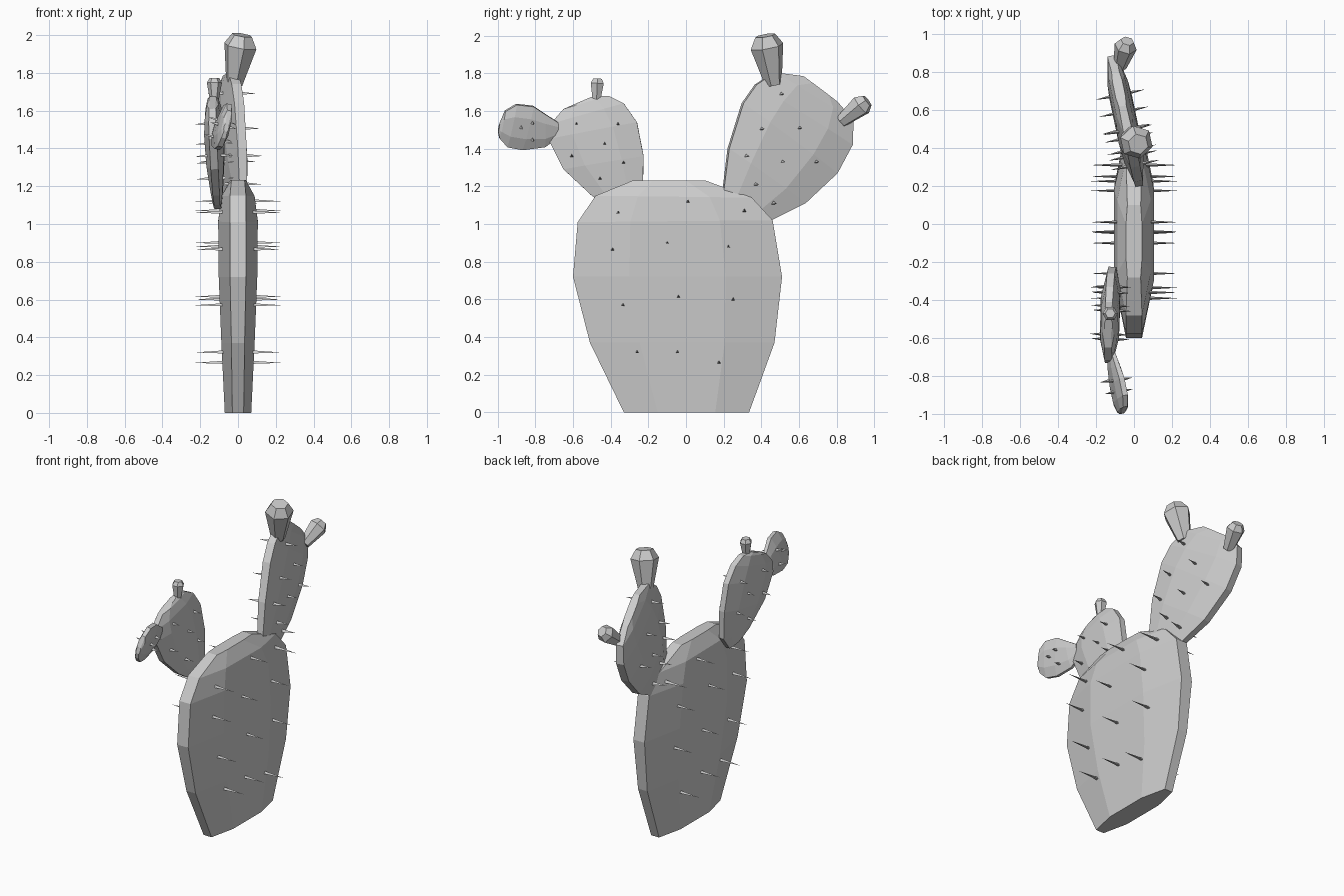
import bpy, bmesh
from mathutils import Vector


def finish(bm, name):
    bmesh.ops.recalc_face_normals(bm, faces=bm.faces)
    me = bpy.data.meshes.new(name)
    bm.to_mesh(me)
    bm.free()
    ob = bpy.data.objects.new(name, me)
    bpy.context.collection.objects.link(ob)


def loft(name, rings):
    bm = bmesh.new()
    loops = [[bm.verts.new(p) for p in r] for r in rings]
    n = len(loops[0])
    for a, b in zip(loops, loops[1:]):
        for i in range(n):
            j = (i + 1) % n
            bm.faces.new((a[i], a[j], b[j], b[i]))
    bm.faces.new(loops[0][::-1])
    bm.faces.new(loops[-1])
    finish(bm, name)


def pad(name, rows, plane, spots, reach):
    """rows: left y, z, right y, z, half thickness, half rim width.
    plane: x = a + b*y + c*z, the mid surface of the pad."""
    a, b, c = plane
    normal = Vector((1, -b, -c)).normalized()

    def mid(y, z):
        return Vector((a + b * y + c * z, y, z))

    rings = []
    for ly, lz, ry, rz, h, rim in rows:
        L, R = mid(ly, lz), mid(ry, rz)
        section = [(0, rim), (0.27, h), (0.73, h), (1, rim),
                   (1, -rim), (0.73, -h), (0.27, -h), (0, -rim)]
        n = Vector((1, 0, 0)) if lz == 0 else normal
        rings.append([L.lerp(R, t) + n * s for t, s in section])
    loft(name, rings)

    # spines on both faces
    bm = bmesh.new()
    for y, z in spots:
        for side in (1, -1):
            d = normal * side
            rot = d.to_track_quat('Z', 'Y').to_matrix().to_4x4()
            rot.translation = mid(y, z) + d * (reach * 0.6)
            bmesh.ops.create_cone(bm, cap_ends=True, segments=3, radius1=0.013,
                                  radius2=0.0005, depth=reach * 0.8, matrix=rot)
    finish(bm, name + "_spines")


def fruit(name, base, tip, r0, r1, r2):
    base, tip = Vector(base), Vector(tip)
    q = (tip - base).to_track_quat('Z', 'Y')
    rings = []
    for t, r in ((0, r0), (0.78, r1), (1, r2)):
        c = base.lerp(tip, t)
        ring = bmesh.new()
        bmesh.ops.create_circle(ring, segments=6, radius=r)
        rings.append([c + q @ Vector((v.co.y, v.co.x, 0)) for v in ring.verts])
        ring.free()
    loft(name, rings)


# large trunk pad
pad("main_pad", [
    (-0.33, 0, 0.335, 0, 0.07, 0.03),
    (-0.51, 0.37, 0.47, 0.37, 0.088, 0.035),
    (-0.60, 0.72, 0.51, 0.72, 0.102, 0.042),
    (-0.575, 1.01, 0.46, 1.02, 0.105, 0.042),
    (-0.48, 1.15, 0.35, 1.14, 0.088, 0.042),
    (-0.28, 1.232, 0.10, 1.232, 0.042, 0.035)],
    (0.0, 0, 0),
    [(-0.36, 1.06), (0.01, 1.12), (0.31, 1.07), (-0.39, 0.865), (-0.10, 0.90),
     (0.225, 0.88), (-0.335, 0.57), (-0.04, 0.615), (0.25, 0.60),
     (-0.26, 0.32), (-0.045, 0.32), (0.175, 0.265)], 0.225)

# upper pad at the +y side
pad("upper_pad_right", [
    (0.195, 1.15, 0.40, 1.0, 0.025, 0.018),
    (0.20, 1.20, 0.45, 1.02, 0.032, 0.02),
    (0.225, 1.40, 0.63, 1.11, 0.052, 0.024),
    (0.30, 1.64, 0.80, 1.27, 0.06, 0.026),
    (0.37, 1.74, 0.88, 1.42, 0.055, 0.026),
    (0.47, 1.805, 0.885, 1.55, 0.042, 0.024),
    (0.62, 1.785, 0.80, 1.65, 0.026, 0.02)],
    (0.07, -0.21, 0),
    [(0.495, 1.69), (0.39, 1.505), (0.59, 1.51), (0.31, 1.36), (0.50, 1.33),
     (0.68, 1.33), (0.36, 1.21), (0.455, 1.11)], 0.13)

# upper pad at the -y side
pad("upper_pad_left", [
    (-0.42, 1.10, -0.30, 1.08, 0.02, 0.015),
    (-0.50, 1.15, -0.23, 1.17, 0.03, 0.018),
    (-0.65, 1.29, -0.225, 1.36, 0.046, 0.02),
    (-0.73, 1.45, -0.26, 1.54, 0.05, 0.02),
    (-0.72, 1.53, -0.33, 1.64, 0.043, 0.02),
    (-0.65, 1.61, -0.41, 1.68, 0.03, 0.018),
    (-0.57, 1.645, -0.50, 1.675, 0.02, 0.014)],
    (-0.06, 0.03, -0.035),
    [(-0.58, 1.53), (-0.36, 1.53), (-0.43, 1.425), (-0.605, 1.36),
     (-0.33, 1.325), (-0.455, 1.24)], 0.10)

# smallest pad, growing from the left upper pad
pad("small_pad", [
    (-0.68, 1.46, -0.68, 1.54, 0.015, 0.01),
    (-0.75, 1.41, -0.75, 1.585, 0.025, 0.012),
    (-0.87, 1.395, -0.81, 1.625, 0.03, 0.014),
    (-0.95, 1.41, -0.90, 1.635, 0.03, 0.014),
    (-0.99, 1.455, -0.96, 1.60, 0.022, 0.012),
    (-0.998, 1.49, -0.99, 1.53, 0.013, 0.009)],
    (-0.608, -0.17, 0.25),
    [(-0.88, 1.52), (-0.82, 1.545), (-0.82, 1.455)], 0.075)

# fruits
fruit("fruit_top", (-0.02, 0.465, 1.74), (0.022, 0.42, 2.0), 0.045, 0.09, 0.055)
fruit("fruit_side", (-0.075, 0.825, 1.545), (-0.035, 0.962, 1.655), 0.035, 0.06, 0.036)
fruit("fruit_small", (-0.125, -0.475, 1.66), (-0.125, -0.47, 1.772), 0.024, 0.04, 0.026)
